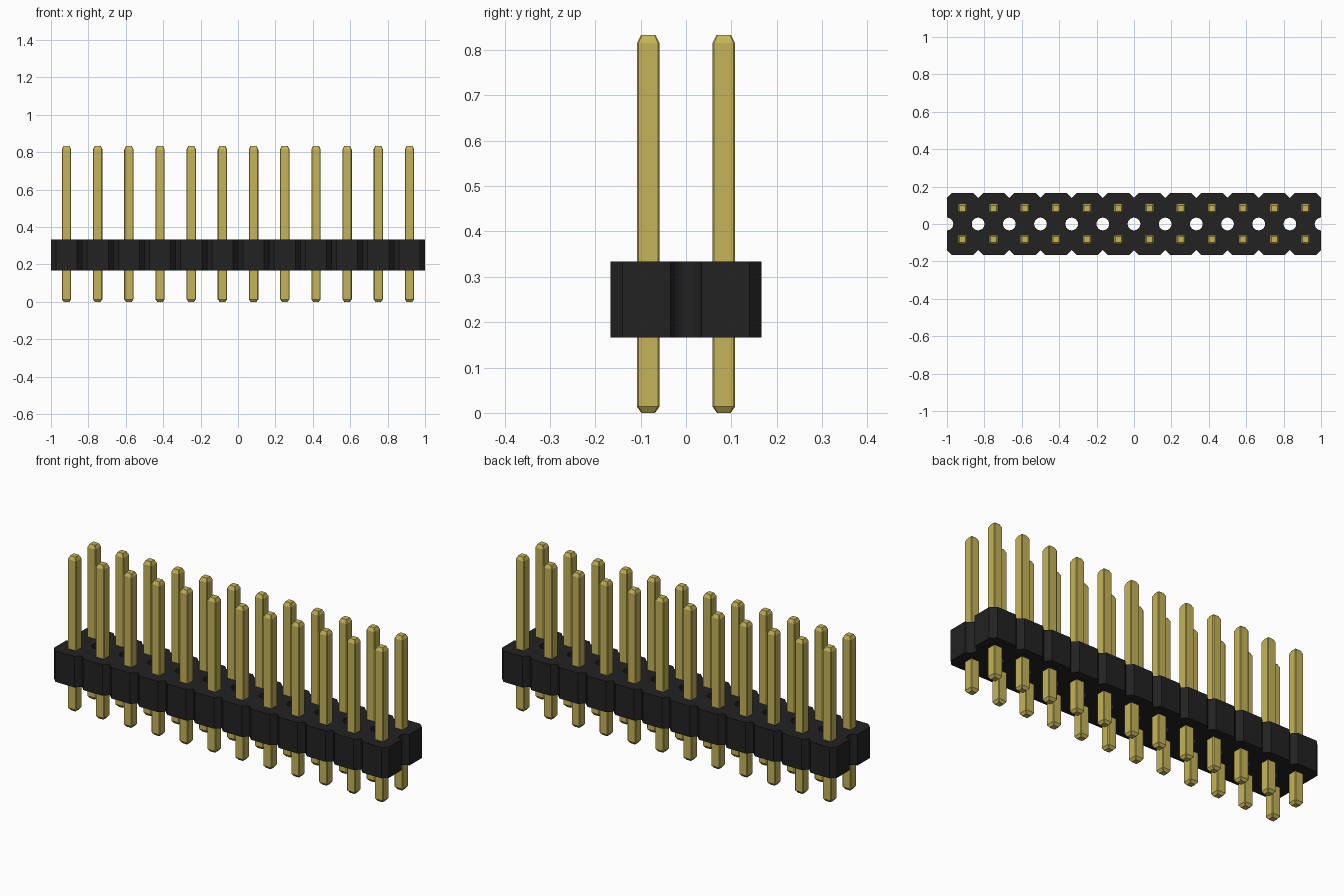
import bpy, bmesh, math

cube = bpy.data.objects.get("Cube")
if cube:
    bpy.data.objects.remove(cube, do_unlink=True)

COLUMNS = 12
PITCH = 2 / COLUMNS
HALF = PITCH / 2
Z_LOW, Z_HIGH, Z_TOP = PITCH, 2 * PITCH, 5 * PITCH
CHAMFER = 0.027
HOLE = 0.034
PIN = 0.025


def material(name, color):
    m = bpy.data.materials.new(name)
    m.use_nodes = True
    m.diffuse_color = color
    bsdf = m.node_tree.nodes["Principled BSDF"]
    bsdf.inputs["Base Color"].default_value = color
    return m


black = material("black plastic", (0.016, 0.016, 0.016, 1))
gold = material("gold metal", (0.56, 0.46, 0.1, 1))


def finish(bm, name, mat):
    bmesh.ops.recalc_face_normals(bm, faces=bm.faces)
    mesh = bpy.data.meshes.new(name)
    bm.to_mesh(mesh)
    bm.free()
    mesh.materials.append(mat)
    obj = bpy.data.objects.new(name, mesh)
    bpy.context.collection.objects.link(obj)
    return obj


# Housing: chamfered cells with a half-round notch on each side, joined and extruded
quarter = [(HALF, HALF * 2 - CHAMFER), (HALF - CHAMFER, HALF * 2)]
arc = [(HALF - HOLE * math.cos(a), HOLE * math.sin(a))
       for a in (math.pi * (i / 12 - 0.5) for i in range(13))]
right = [(x, -y) for x, y in reversed(quarter)] + arc + quarter
outline = right + [(-x, -y) for x, y in right]

bm = bmesh.new()
for i in range(COLUMNS):
    cx = -1 + HALF + i * PITCH
    bm.faces.new([bm.verts.new((cx + x, y, Z_LOW)) for x, y in outline])
bmesh.ops.remove_doubles(bm, verts=bm.verts, dist=0.0005)
extruded = bmesh.ops.extrude_face_region(bm, geom=bm.faces[:], use_keep_orig=True)
top = [v for v in extruded["geom"] if isinstance(v, bmesh.types.BMVert)]
bmesh.ops.translate(bm, verts=top, vec=(0, 0, Z_HIGH - Z_LOW))
finish(bm, "housing", black)


# Pins: square posts with bevelled edges and tapered tips
def pin_mesh():
    bm = bmesh.new()
    rings = []
    for z, w in ((0, 0.015), (0.014, PIN), (Z_TOP - 0.018, PIN), (Z_TOP, 0.016)):
        c = w * 0.86
        corners = [(w, -c), (w, c), (c, w), (-c, w), (-w, c), (-w, -c), (-c, -w), (c, -w)]
        rings.append([bm.verts.new((x, y, z)) for x, y in corners])
    for a, b in zip(rings, rings[1:]):
        for k in range(8):
            n = (k + 1) % 8
            bm.faces.new((a[k], a[n], b[n], b[k]))
    bm.faces.new(rings[0])
    bm.faces.new(rings[-1])
    return bm


first = finish(pin_mesh(), "pin", gold)
for row, y in (("front", -HALF), ("back", HALF)):
    for i in range(COLUMNS):
        pin = bpy.data.objects.new(f"{row}_pin_{i + 1}", first.data)
        pin.location = (-1 + HALF + i * PITCH, y, 0)
        bpy.context.collection.objects.link(pin)
bpy.data.objects.remove(first, do_unlink=True)
